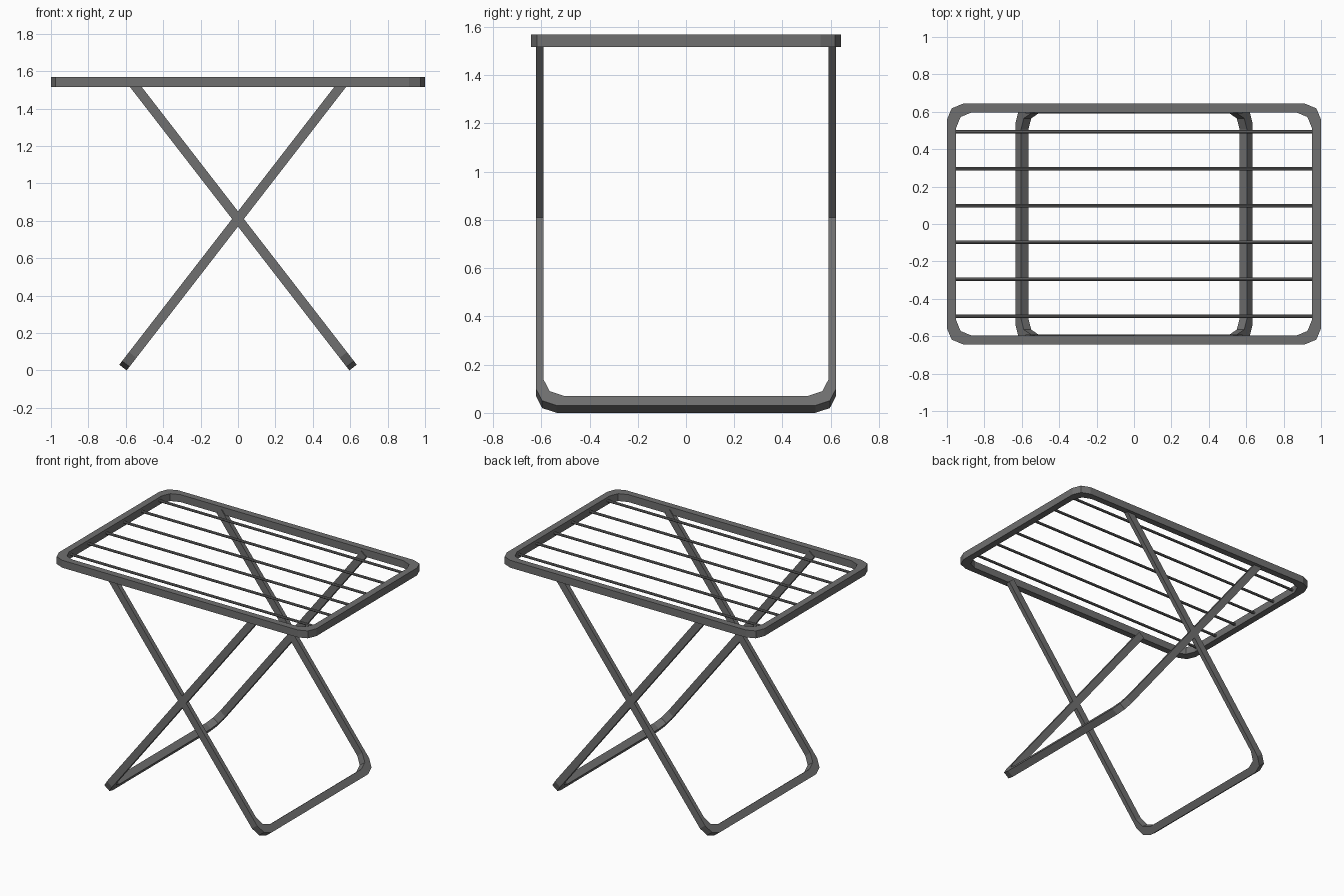
import bpy, bmesh, math
from mathutils import Vector

if "Cube" in bpy.data.objects:
    bpy.data.objects.remove(bpy.data.objects["Cube"])

grey = bpy.data.materials.new("dark grey metal")
grey.diffuse_color = (0.16, 0.16, 0.16, 1)
grey.use_nodes = True
grey.node_tree.nodes["Principled BSDF"].inputs["Base Color"].default_value = grey.diffuse_color


def finish(name, bm):
    bmesh.ops.recalc_face_normals(bm, faces=bm.faces)
    me = bpy.data.meshes.new(name)
    bm.to_mesh(me)
    bm.free()
    ob = bpy.data.objects.new(name, me)
    me.materials.append(grey)
    bpy.context.collection.objects.link(ob)
    return ob


def corner(cx, cy, r, start):
    """Two-segment rounded corner around centre (cx, cy)."""
    return [(cx + r * math.cos(start + i * math.pi / 4),
             cy + r * math.sin(start + i * math.pi / 4)) for i in range(3)]


def band(name, outer, inner, closed, place, depth):
    """Flat bar between two matching outlines, given a depth; place maps (u, v, w) to space."""
    bm = bmesh.new()
    rows = [[bm.verts.new(place(u, v, w)) for w, line in
             ((-depth / 2, outer), (depth / 2, outer), (depth / 2, inner), (-depth / 2, inner))
             for u, v in [line[i]]] for i in range(len(outer))]
    n = len(rows)
    for i in range(n if closed else n - 1):
        a, b = rows[i], rows[(i + 1) % n]
        for k in range(4):
            m = (k + 1) % 4
            bm.faces.new((a[k], a[m], b[m], b[k]))
    if not closed:
        bm.faces.new(rows[0])
        bm.faces.new(rows[-1])
    return finish(name, bm)


# Rounded rectangular top frame
def rounded_rect(hx, hy, r):
    pts = []
    for k, (sx, sy) in enumerate(((1, 1), (-1, 1), (-1, -1), (1, -1))):
        pts += corner(sx * (hx - r), sy * (hy - r), r, k * math.pi / 2)
    return pts


TOP_Z = 1.542
band("top_frame", rounded_rect(1.0, 0.643, 0.085), rounded_rect(0.952, 0.597, 0.085),
     True, lambda u, v, w: Vector((u, v, TOP_Z + w)), 0.052)


# Crossing U-shaped legs: u runs across (y), v runs up the slope
def u_shape(h, bottom, r, length):
    return ([(-h, length)] + corner(-h + r, bottom + r, r, math.pi)
            + corner(h - r, bottom + r, r, 1.5 * math.pi) + [(h, length)])


foot_x, foot_z, cross_z = 0.615, 0.0155, 0.81
span = math.hypot(foot_x, cross_z - foot_z)
dx, dz = foot_x / span, (cross_z - foot_z) / span
length = (1.535 - foot_z) / dz
for name, s in (("leg_rising_right", 1), ("leg_rising_left", -1)):
    band(name, u_shape(0.621, 0.0, 0.085, length), u_shape(0.59, 0.05, 0.085, length), False,
         lambda u, v, w, s=s: Vector((s * (-foot_x + v * dx + w * dz), u, foot_z + v * dz - w * dx)),
         0.05)

# Thin drying rods along the frame
for i in range(6):
    bm = bmesh.new()
    bmesh.ops.create_cone(bm, cap_ends=True, segments=8, radius1=0.009, radius2=0.009, depth=1.93)
    rod = finish("drying_rod_%d" % (i + 1), bm)
    rod.rotation_euler = (0, math.pi / 2, 0)
    rod.location = (0, (i - 2.5) * 0.197, TOP_Z)
